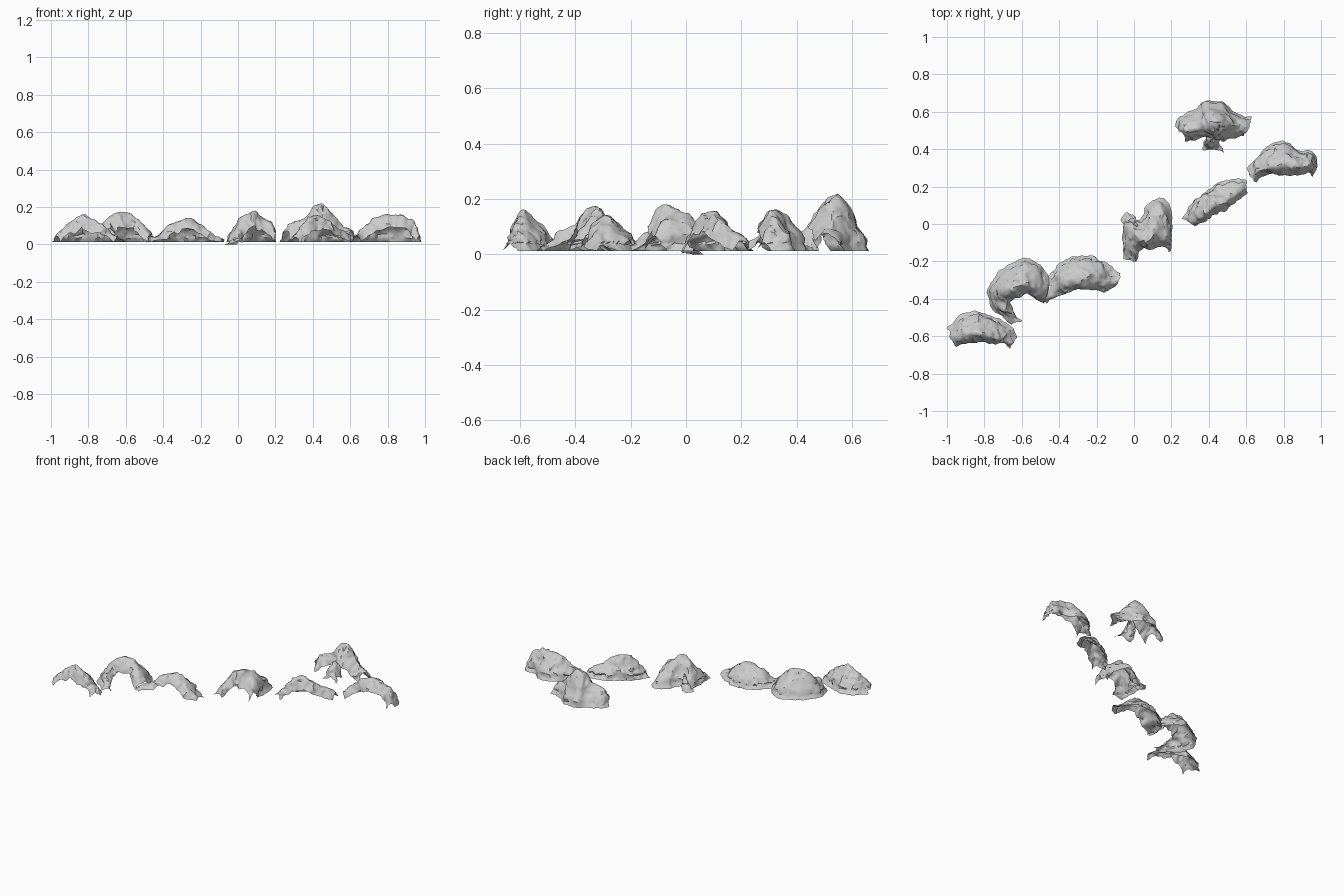
import bpy, bmesh, math
from mathutils import Vector, noise

if "Cube" in bpy.data.objects:
    bpy.data.objects.remove(bpy.data.objects["Cube"])

BASE = 0.02      # height of the ragged lower edge
NU, NV = 44, 20  # grid along the crest and across the crest


def spline(rows, t):
    """Smooth (Catmull-Rom) value of the station rows at t in 0..1."""
    n = len(rows) - 1
    i = min(int(t * n), n - 1)
    f = t * n - i
    p0, p1, p2, p3 = (rows[max(0, min(n, i + k))] for k in (-1, 0, 1, 2))
    return [0.5 * (2 * b + (c - a) * f + (2 * a - 5 * b + 4 * c - d) * f * f
            + (3 * b - a - 3 * c + d) * f ** 3)
            for a, b, c, d in zip(p0, p1, p2, p3)]


def rock_shell(name, stations, rim=0.55, crest=0.3, base=BASE):
    """Half-dome sheet of rock, open at the front.
    Each station: front rim x, y, back foot x, y, crest height."""
    bm = bmesh.new()
    grid = []
    for i in range(NU + 1):
        u = i / NU
        fx, fy, bx, by, h = spline(stations, u)
        rise = max(h - base, 0.01)
        rim_f = rim * (1 - abs(2 * u - 1) ** 3)
        # ragged front rim: some columns hang lower and further forward
        rag = noise.noise(Vector((fx * 17, fy * 17, 3.0)))
        rim_f = max(0, rim_f - 0.35 * max(0, rag))
        row = []
        for j in range(NV + 1):
            s = j / NV
            if s < crest:      # short drop from the crest to the front rim
                q = 1 - s / crest
                k = 1 - (1 - rim_f) * q ** 1.8
            else:              # long back slope down to the ground
                q = (s - crest) / (1 - crest)
                k = math.cos(q * math.pi / 2) ** 1.15
            p = Vector((fx + (bx - fx) * s, fy + (by - fy) * s, base + rise * k))
            # craggy displacement: broad lumps plus sharp ridges
            n = noise.noise_vector(p * 14) * 0.013 + noise.noise_vector(p * 36) * 0.010
            n.z *= min(1, k * 1.5)
            p += n
            # weathered ledge running round the rock
            if s > crest and 0.05 < p.z < 0.09:
                out = Vector((bx - fx, by - fy, 0)).normalized()
                p += out * 0.008
            p.z = max(p.z, base) if j < NV else base
            row.append(bm.verts.new(p))
        grid.append(row)
    for i in range(NU):
        for j in range(NV):
            bm.faces.new((grid[i][j], grid[i + 1][j], grid[i + 1][j + 1], grid[i][j + 1]))
    bmesh.ops.triangulate(bm, faces=bm.faces[:])
    bmesh.ops.recalc_face_normals(bm, faces=bm.faces[:])
    # keep the outside of the sheet facing up
    if sum(f.normal.z * f.calc_area() for f in bm.faces) < 0:
        bmesh.ops.reverse_faces(bm, faces=bm.faces[:])
    me = bpy.data.meshes.new(name)
    bm.to_mesh(me)
    bm.free()
    ob = bpy.data.objects.new(name, me)
    bpy.context.collection.objects.link(ob)
    bpy.context.view_layer.objects.active = ob
    ob.select_set(True)
    bpy.ops.object.shade_smooth_by_angle(angle=math.radians(35))
    ob.select_set(False)
    return ob


# Far left rock
rock_shell("rock_far_left", [
    (-.95, -.66, -1.0, -.56, .05), (-.91, -.64, -.93, -.49, .11),
    (-.84, -.63, -.83, -.47, .165), (-.76, -.64, -.73, -.505, .13),
    (-.70, -.645, -.66, -.54, .08), (-.66, -.655, -.625, -.60, .05)], crest=.27)

# Curled left rock
rock_shell("rock_left_curled", [
    (-.60, -.52, -.66, -.53, .04), (-.64, -.46, -.74, -.47, .08),
    (-.655, -.41, -.785, -.37, .12), (-.62, -.39, -.71, -.25, .175),
    (-.57, -.38, -.60, -.18, .16), (-.52, -.40, -.51, -.21, .12),
    (-.48, -.43, -.44, -.29, .06)])

# Low rock left of centre
rock_shell("rock_centre_left", [
    (-.47, -.43, -.49, -.36, .04), (-.41, -.39, -.45, -.26, .06),
    (-.33, -.35, -.36, -.19, .13), (-.27, -.35, -.27, -.17, .15),
    (-.21, -.355, -.19, -.18, .12), (-.15, -.36, -.12, -.23, .06),
    (-.09, -.33, -.07, -.27, .04)])

# Centre rock, with a recess between its two rear lobes
rock_shell("rock_centre", [
    (.02, -.20, -.06, -.19, .04), (.03, -.15, -.065, -.08, .10),
    (.06, -.13, -.05, .02, .16), (.09, -.14, .03, .03, .18),
    (.12, -.13, .08, .11, .175), (.14, -.12, .15, .14, .15),
    (.165, -.13, .20, .06, .12), (.19, -.145, .205, -.07, .07)])

# Small foot of the centre rock, reaching the ground
rock_shell("rock_centre_foot", [
    (-.04, -.01, -.07, .03, .02), (-.02, -.02, -.045, .06, .05),
    (.02, -.03, .0, .045, .10)], rim=0.3, base=0.008)

# Rock right of centre
rock_shell("rock_centre_right", [
    (.33, -.015, .26, .03, .05), (.36, .01, .30, .09, .10),
    (.42, .04, .355, .16, .165), (.48, .075, .43, .21, .135),
    (.55, .12, .52, .24, .09), (.61, .17, .595, .24, .05)])

# Far right rock
rock_shell("rock_far_right", [
    (.65, .22, .60, .29, .06), (.69, .26, .64, .34, .10),
    (.76, .26, .71, .41, .155), (.82, .26, .79, .45, .165),
    (.89, .27, .87, .40, .165), (.94, .27, .95, .39, .12),
    (.96, .25, .99, .32, .05)])

# Tall rear rock
rock_shell("rock_rear", [
    (.28, .44, .22, .52, .08), (.32, .45, .25, .58, .125),
    (.38, .46, .33, .61, .15), (.44, .45, .38, .66, .22),
    (.48, .45, .47, .66, .205), (.54, .47, .53, .60, .135),
    (.59, .47, .63, .57, .08)], crest=0.38)

# Front spur running down from the tall rear rock
rock_shell("rock_rear_spur", [
    (.48, .38, .37, .395, .04), (.465, .41, .37, .42, .075),
    (.455, .44, .375, .44, .11), (.46, .48, .39, .48, .15)],
    rim=0.2, crest=0.5)

# Settle the whole group on the ground
bpy.context.view_layer.update()
rocks = list(bpy.context.collection.objects)
low = min(v.co.z for o in rocks for v in o.data.vertices)
for o in rocks:
    o.location.z -= low - (0 if low < 0.012 else BASE)
